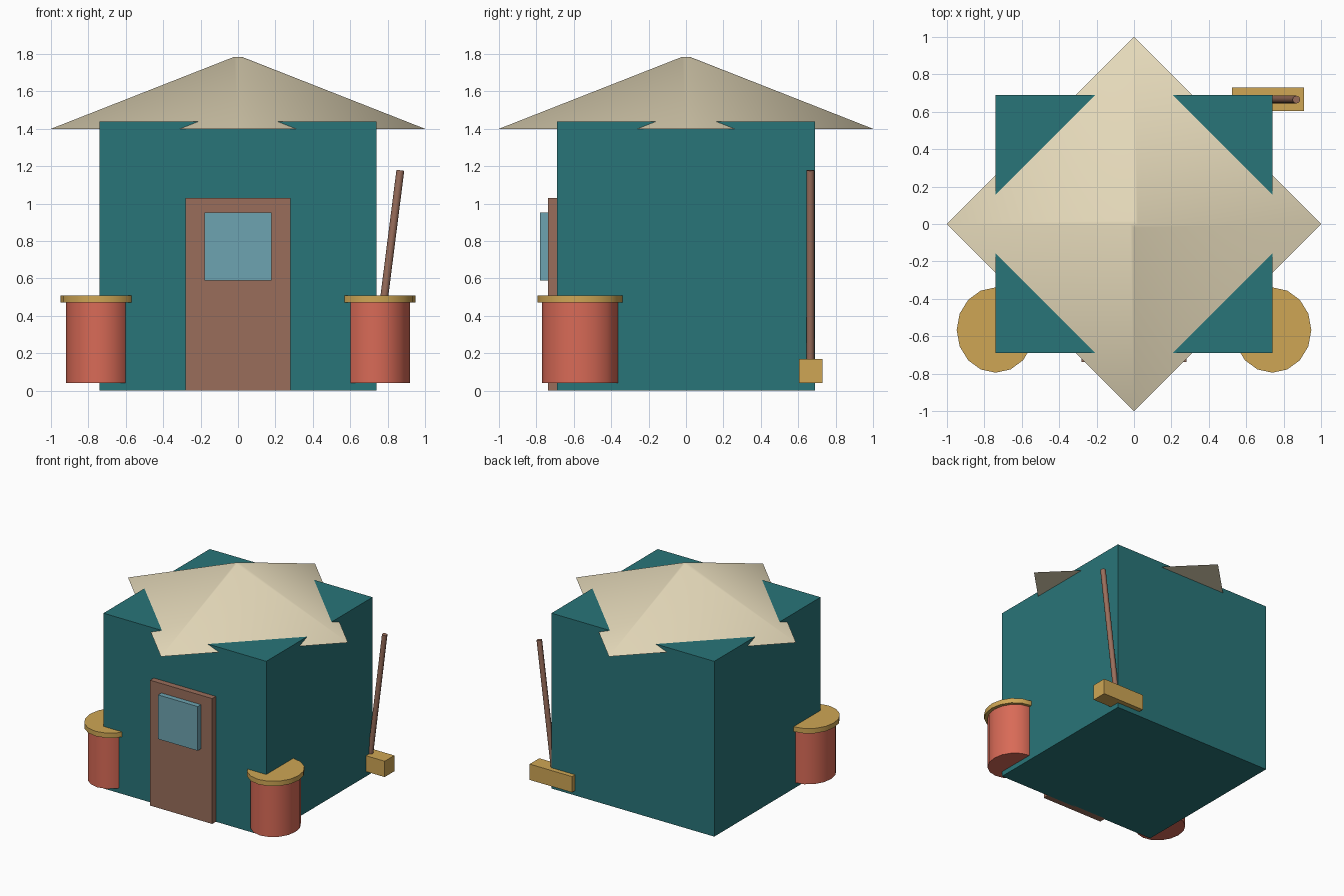
import bpy, math
from mathutils import Vector

if "Cube" in bpy.data.objects:
    bpy.data.objects.remove(bpy.data.objects["Cube"])


def material(name, rgb):
    m = bpy.data.materials.new(name)
    m.diffuse_color = (*rgb, 1)
    m.use_nodes = True
    m.node_tree.nodes["Principled BSDF"].inputs["Base Color"].default_value = m.diffuse_color
    return m


TEAL = material("teal", (0.022, 0.178, 0.19))
CREAM = material("cream", (0.80, 0.71, 0.50))
BROWN = material("brown", (0.32, 0.155, 0.105))
GLASS = material("glass", (0.155, 0.37, 0.44))
RED = material("red", (0.69, 0.145, 0.095))
GOLD = material("gold", (0.62, 0.38, 0.09))


def finish(name, mat, smooth=None):
    ob = bpy.context.object
    ob.name = name
    ob.data.materials.append(mat)
    if smooth:
        bpy.ops.object.shade_smooth_by_angle(angle=math.radians(smooth))
    return ob


def box(name, lo, hi, mat):
    lo, hi = Vector(lo), Vector(hi)
    bpy.ops.mesh.primitive_cube_add(size=1, location=(lo + hi) / 2)
    bpy.context.object.scale = hi - lo
    bpy.ops.object.transform_apply(location=False, rotation=False)
    return finish(name, mat)


def drum(name, x, y, z0, z1, rx, ry, mat):
    bpy.ops.mesh.primitive_cylinder_add(vertices=16, radius=1, depth=z1 - z0,
                                        location=(x, y, (z0 + z1) / 2))
    bpy.context.object.scale = (rx, ry, 1)
    bpy.ops.object.transform_apply(location=False, rotation=False)
    return finish(name, mat, 35)


# House walls
box("walls", (-0.74, -0.69, 0), (0.74, 0.69, 1.44), TEAL)

# Four-sided roof, corners on the axes
bpy.ops.mesh.primitive_cone_add(vertices=4, radius1=1, radius2=0.02,
                                depth=0.385, location=(0, 0, 1.5925))
finish("roof", CREAM, 45)

# Door and window
box("door", (-0.282, -0.738, 0), (0.282, -0.68, 1.03), BROWN)
box("door_window", (-0.18, -0.78, 0.59), (0.18, -0.73, 0.953), GLASS)

# Barrels with lids at the front corners
for side, s in (("left", -1), ("right", 1)):
    drum(side + "_barrel", s * 0.74, -0.567, 0.04, 0.47, 0.18, 0.203, RED)
    drum(side + "_barrel_lid", s * 0.74, -0.567, 0.47, 0.51, 0.208, 0.228, GOLD)

# Broom leaning at the back corner
box("broom_head", (0.525, 0.605, 0.04), (0.91, 0.73, 0.17), GOLD)
a, b = Vector((0.731, 0.665, 0.10)), Vector((0.868, 0.665, 1.178))
bpy.ops.mesh.primitive_cylinder_add(vertices=8, radius=0.021, depth=(b - a).length,
                                    location=(a + b) / 2)
bpy.context.object.rotation_euler = (b - a).to_track_quat('Z', 'Y').to_euler()
finish("broom_handle", BROWN, 50)
